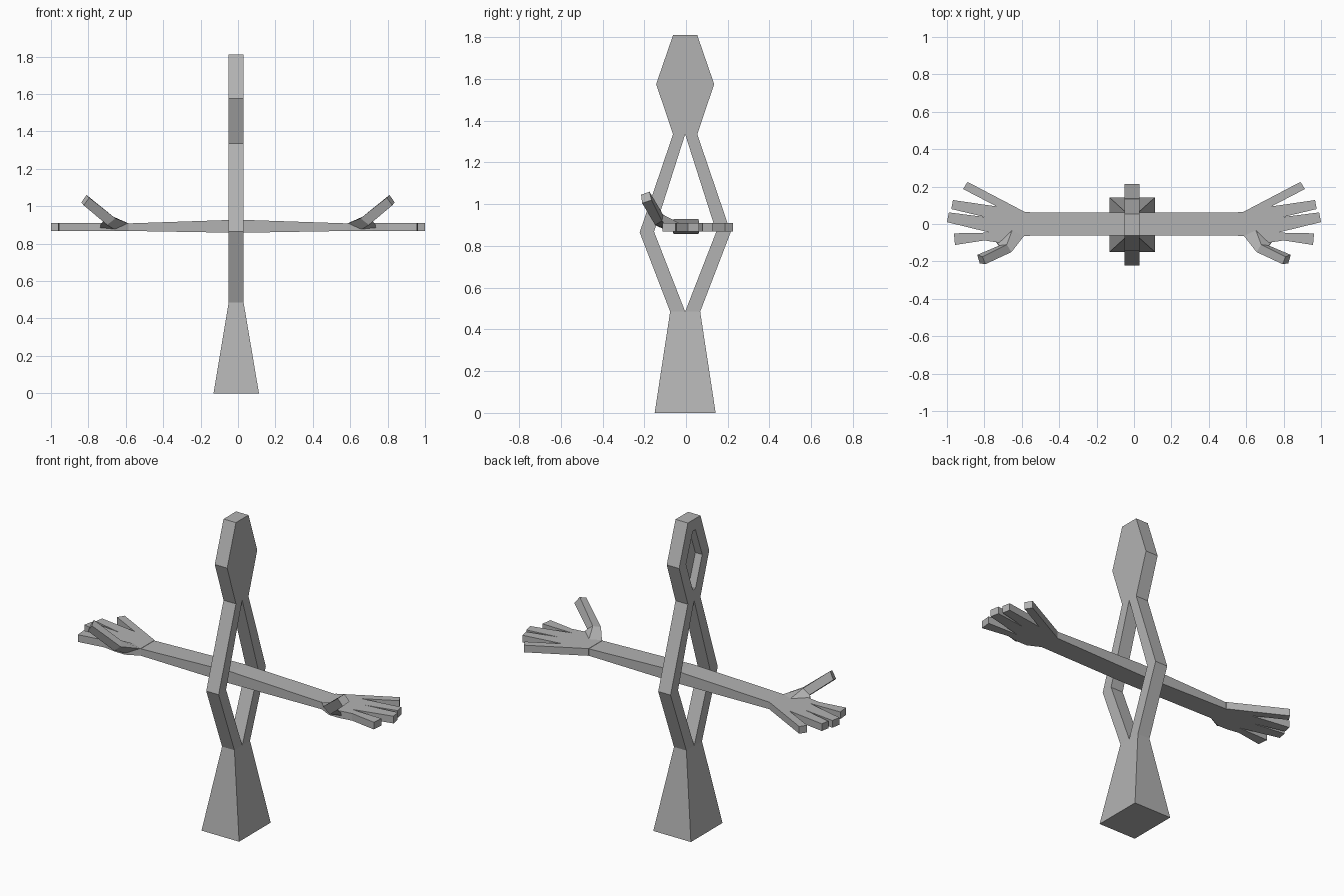
import bpy, bmesh

if "Cube" in bpy.data.objects:
    bpy.data.objects.remove(bpy.data.objects["Cube"])

grey = bpy.data.materials.new("plain grey")
grey.diffuse_color = (0.45, 0.45, 0.45, 1)
grey.use_nodes = True
grey.node_tree.nodes["Principled BSDF"].inputs["Base Color"].default_value = grey.diffuse_color
X0, X1 = -0.05, 0.03      # thickness range of the upright
YC = -0.004               # centre line of the upright


def loft(name, sections, mirror=None, y=0.0):
    """Join equal-length vertex loops with quads and cap both ends."""
    bm = bmesh.new()
    loops = [[bm.verts.new(p) for p in s] for s in sections]
    n = len(loops[0])
    for a, b in zip(loops, loops[1:]):
        for i in range(n):
            j = (i + 1) % n
            bm.faces.new((a[i], a[j], b[j], b[i]))
    bm.faces.new(loops[0])
    bm.faces.new(loops[-1])
    bmesh.ops.recalc_face_normals(bm, faces=bm.faces)
    me = bpy.data.meshes.new(name)
    bm.to_mesh(me)
    bm.free()
    me.materials.append(grey)
    ob = bpy.data.objects.new(name, me)
    ob.location.y = y
    bpy.context.collection.objects.link(ob)
    if mirror is not None:
        m = ob.modifiers.new("mirror", 'MIRROR')
        m.use_axis = [i == mirror for i in range(3)]
        m.use_mirror_merge = False
    return ob


def rect(x0, x1, y0, y1, z):
    return [(x0, y0, z), (x1, y0, z), (x1, y1, z), (x0, y1, z)]


def at_x(profile, x):
    return [(x, y, z) for y, z in profile]


# Flared base
loft("base", [rect(-0.131, 0.112, -0.146, 0.146, 0),
              rect(X0, X1, -0.072, 0.072, 0.485)], y=YC)

# Bent struts forming the open diamond body
strut = [(0, 0.485), (0.072, 0.485), (0.218, 0.865),
         (0.058, 1.335), (0, 1.335), (0.149, 0.868)]
loft("body_strut", [at_x(strut, X0), at_x(strut, X1)], mirror=1, y=YC)

# Hexagonal head, hollowed on its left face
outer = [(-0.058, 1.335), (0.058, 1.335), (0.139, 1.575),
         (0.058, 1.81), (-0.058, 1.81), (-0.139, 1.575)]
inner = [(-0.012, 1.40), (0.012, 1.40), (0.075, 1.575),
         (0.012, 1.745), (-0.012, 1.745), (-0.075, 1.575)]
loft("head", [at_x(outer, X1), at_x(outer, X0),
              at_x(inner, X0), at_x(inner, -0.005)], y=YC)


# Arm bar, slightly thicker in the middle
def arm_section(x, y, z0, z1):
    return [(x, -y, z0), (x, y, z0), (x, y, z1), (x, -y, z1)]


loft("arms", [arm_section(-0.59, 0.063, 0.868, 0.908),
              arm_section(0, 0.06, 0.858, 0.928),
              arm_section(0.59, 0.063, 0.868, 0.908)])

# Flat hands with four fingers
hand = [(0.585, -0.063), (0.66, -0.1), (0.72, -0.1), (0.80, -0.088),
        (0.957, -0.112), (0.963, -0.05), (0.77, -0.046),
        (1.0, 0.01), (0.99, 0.062), (0.795, 0.037),
        (0.977, 0.08), (0.968, 0.128), (0.735, 0.094),
        (0.914, 0.187), (0.89, 0.225), (0.585, 0.065)]
loft("hand", [[(x, y, z) for x, y in hand] for z in (0.868, 0.91)], mirror=0)

# Raised thumbs
loft("thumb", [
    [(0.585, -0.06, 0.908), (0.65, -0.03, 0.908),
     (0.75, -0.08, 0.88), (0.65, -0.085, 0.87)],
    [(0.655, -0.15, 0.935), (0.68, -0.11, 0.95),
     (0.72, -0.115, 0.92), (0.70, -0.148, 0.90)],
    [(0.795, -0.215, 1.045), (0.81, -0.175, 1.06),
     (0.838, -0.165, 1.02), (0.825, -0.21, 1.005)]], mirror=0)
